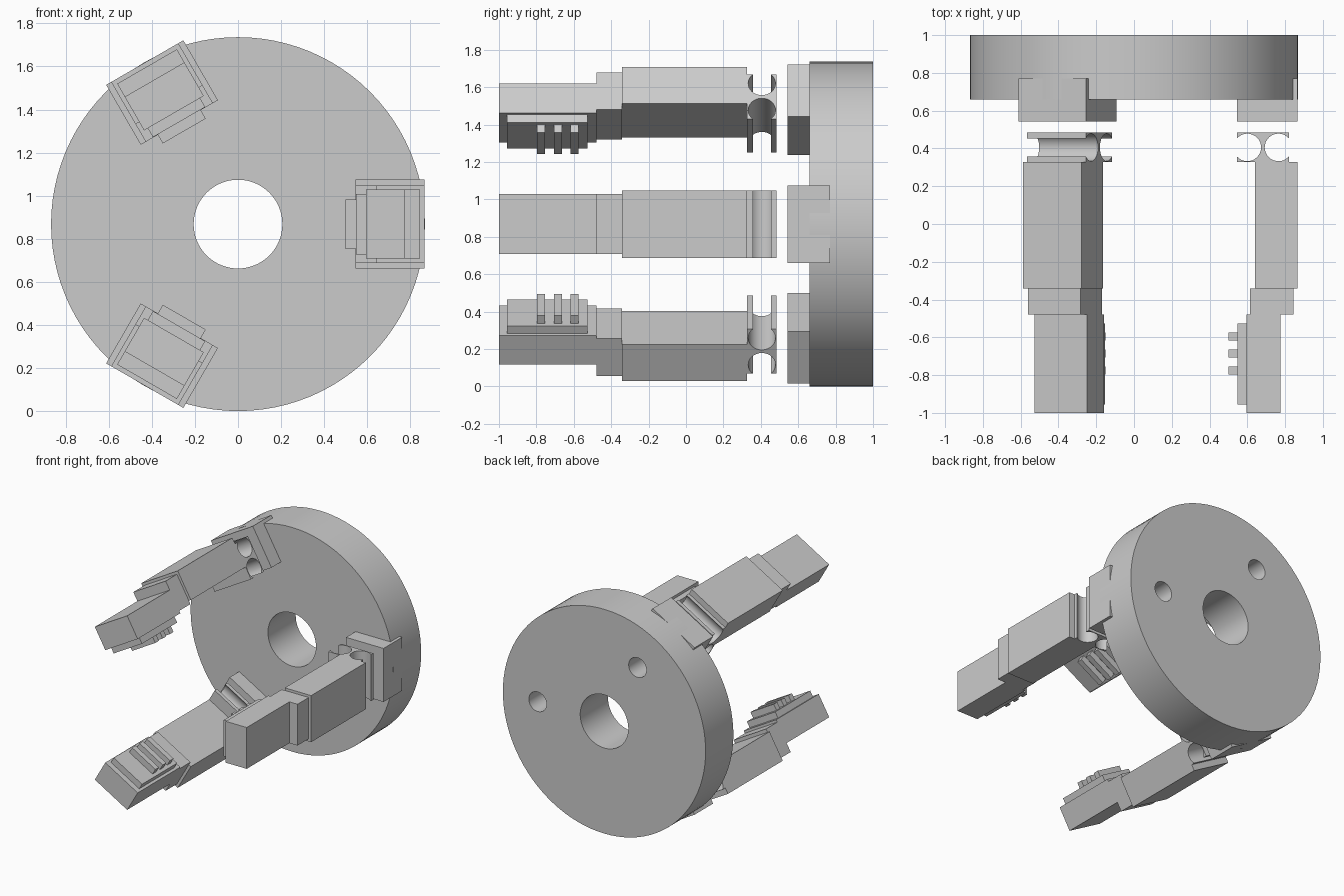
import bpy, bmesh, math

if "Cube" in bpy.data.objects:
    bpy.data.objects.remove(bpy.data.objects["Cube"])

R = 0.868  # disc radius, also the height of its axis


def make_object(name, bm, angle=0.0):
    """Turn a bmesh into an object, swung around the disc axis by angle."""
    bmesh.ops.recalc_face_normals(bm, faces=bm.faces)
    mesh = bpy.data.meshes.new(name)
    bm.to_mesh(mesh)
    bm.free()
    ob = bpy.data.objects.new(name, mesh)
    bpy.context.collection.objects.link(ob)
    ob.location = (0, 0, R)
    ob.rotation_euler = (0, -angle, 0)
    return ob


def prism(name, outline, half_width, angle):
    """Extrude a radial/depth outline sideways."""
    bm = bmesh.new()
    face = bm.faces.new([bm.verts.new((x, y, -half_width)) for x, y in outline])
    ext = bmesh.ops.extrude_face_region(bm, geom=[face])
    verts = [g for g in ext["geom"] if isinstance(g, bmesh.types.BMVert)]
    bmesh.ops.translate(bm, verts=verts, vec=(0, 0, 2 * half_width))
    return make_object(name, bm, angle)


def block(name, x0, x1, y0, y1, half_width, angle):
    return prism(name, [(x0, y0), (x1, y0), (x1, y1), (x0, y1)], half_width, angle)


def cylinder(name, x, z, radius, y0, y1, segments):
    bm = bmesh.new()
    bmesh.ops.create_cone(bm, cap_ends=True, segments=segments,
                          radius1=radius, radius2=radius, depth=y1 - y0)
    for v in bm.verts:
        v.co = (v.co.x + x, v.co.z + (y0 + y1) / 2, v.co.y + z)
    return make_object(name, bm)


def smooth(ob):
    bpy.ops.object.select_all(action='DESELECT')
    bpy.context.view_layer.objects.active = ob
    ob.select_set(True)
    bpy.ops.object.shade_smooth_by_angle(angle=math.radians(30))


# Palm disc with a through bore and two blind holes in the back
palm = cylinder("palm_disc", 0, 0, R, 0.66, 1.0, 96)
cutters = [cylinder("bore_cutter", 0, 0, 0.206, 0.5, 1.2, 64)]
for i in range(2):
    a = math.radians(120 * i)
    cutters.append(cylinder("hole_cutter", 0.57 * math.cos(a), 0.57 * math.sin(a),
                            0.076, 0.775, 1.2, 32))
bpy.context.view_layer.objects.active = palm
for c in cutters:
    mod = palm.modifiers.new("cut", 'BOOLEAN')
    mod.operation = 'DIFFERENCE'
    mod.solver = 'EXACT'
    mod.object = c
    bpy.ops.object.modifier_apply(modifier=mod.name)
    bpy.data.objects.remove(c)
smooth(palm)

# Flexure hinge outline: a bar with a round notch bitten from each side
hx0, hx1, hy0, hy1, notch = 0.545, 0.82, 0.327, 0.484, 0.073
mid_y, lcx, rcx = (hy0 + hy1) / 2, 0.60, 0.765
open_a = math.acos((lcx - hx0) / notch)
sweep = [-(math.pi - open_a) + 2 * (math.pi - open_a) * i / 24 for i in range(25)]
left = [(lcx + notch * math.cos(t), mid_y + notch * math.sin(t)) for t in sweep]
right = [(lcx + rcx - x, y) for x, y in reversed(left)]
hinge_outline = [(hx0, hy0)] + left + [(hx0, hy1), (hx1, hy1)] + right + [(hx1, hy0)]

# Three fingers: mount, hinge, stepped links, grip pad and ribs
for n in range(3):
    a = math.radians(120 * n)
    tag = f"_{n + 1}"
    block("finger_mount" + tag, 0.545, 0.866, 0.543, 0.77, 0.207, a)
    smooth(prism("finger_hinge" + tag, hinge_outline, 0.18, a))
    block("finger_base_link" + tag, 0.64, 0.866, -0.342, 0.327, 0.18, a)
    block("finger_middle_link" + tag, 0.614, 0.845, -0.479, -0.342, 0.16, a)
    block("finger_tip" + tag, 0.595, 0.775, -1.0, -0.479, 0.16, a)
    block("grip_pad" + tag, 0.547, 0.595, -0.956, -0.527, 0.14, a)
    for k, y in enumerate((-0.775, -0.685, -0.596)):
        block(f"grip_rib{tag}_{k + 1}", 0.499, 0.547, y - 0.0215, y + 0.0215, 0.115, a)
